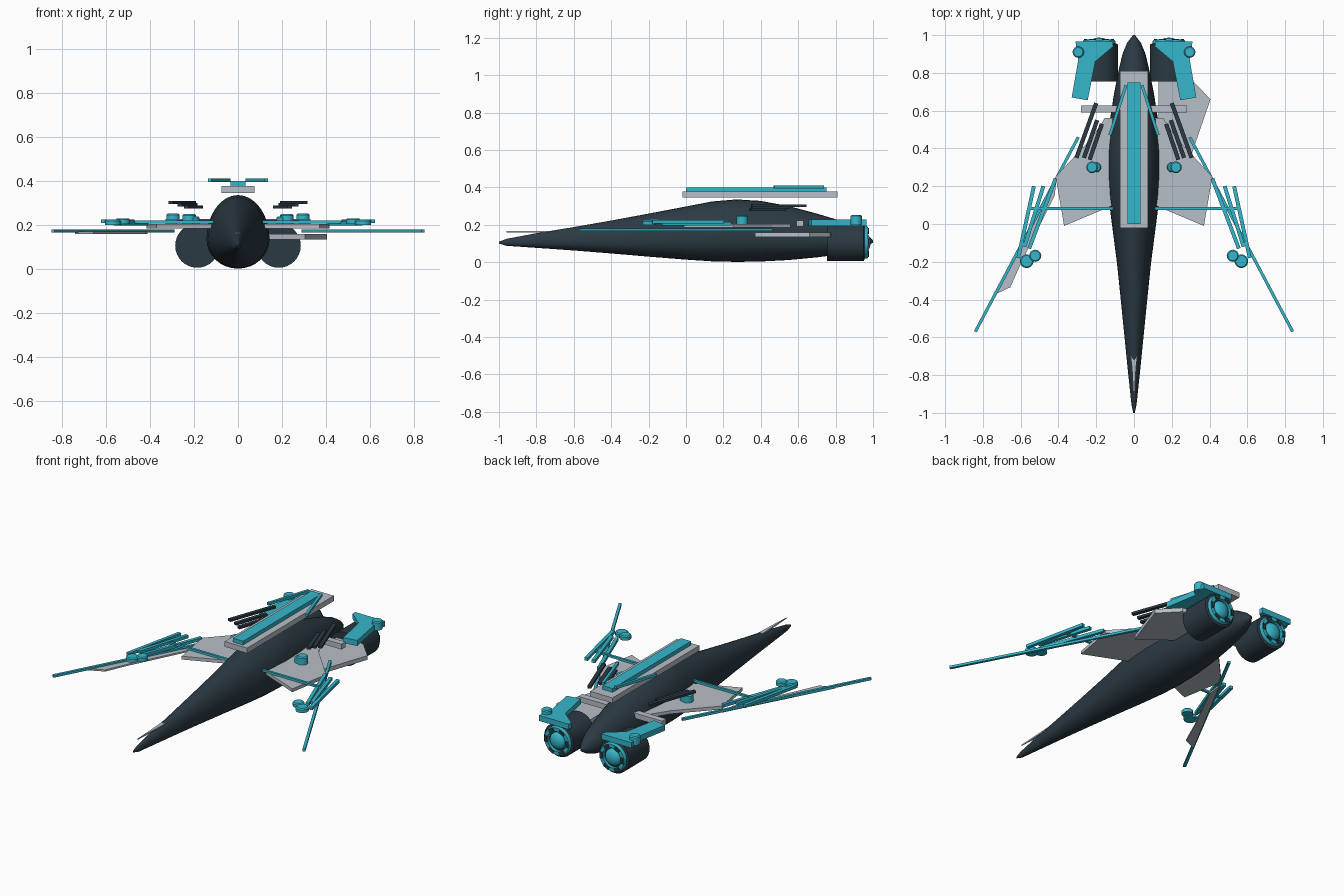
import bpy, bmesh, math
from mathutils import Vector, Matrix

if "Cube" in bpy.data.objects:
    bpy.data.objects.remove(bpy.data.objects["Cube"])


def material(name, rgb):
    m = bpy.data.materials.new(name)
    m.diffuse_color = (*rgb, 1)
    m.use_nodes = True
    m.node_tree.nodes["Principled BSDF"].inputs["Base Color"].default_value = m.diffuse_color
    return m


DARK = material("dark slate", (0.024, 0.042, 0.057))
GREY = material("light grey", (0.47, 0.52, 0.57))
TEAL = material("teal", (0.036, 0.47, 0.60))


def finish(bm, name, mat, smooth=False):
    bmesh.ops.recalc_face_normals(bm, faces=bm.faces)
    me = bpy.data.meshes.new(name)
    bm.to_mesh(me)
    bm.free()
    me.materials.append(mat)
    ob = bpy.data.objects.new(name, me)
    bpy.context.collection.objects.link(ob)
    if smooth:
        bpy.ops.object.select_all(action='DESELECT')
        ob.select_set(True)
        bpy.context.view_layer.objects.active = ob
        bpy.ops.object.shade_smooth_by_angle(angle=math.radians(40))
    return ob


def plate(name, pts, z0, z1, mat, side=1):
    """Flat outline raised from z0 to z1; side=-1 mirrors it across x."""
    bm = bmesh.new()
    low = [bm.verts.new((x * side, y, z0)) for x, y in pts]
    high = [bm.verts.new((x * side, y, z1)) for x, y in pts]
    bm.faces.new(low)
    bm.faces.new(high)
    n = len(pts)
    for i in range(n):
        j = (i + 1) % n
        bm.faces.new((low[i], low[j], high[j], high[i]))
    return finish(bm, name, mat)


def bar(name, a, b, width, z0, z1, mat, side=1):
    a, b = Vector(a), Vector(b)
    d = (b - a).normalized() * width / 2
    n = Vector((-d.y, d.x))
    return plate(name, [a + n, a - n, b - n, b + n], z0, z1, mat, side)


def rect(x0, x1, y0, y1):
    return [(x0, y0), (x1, y0), (x1, y1), (x0, y1)]


def lathe(name, profile, matrix, mat, n=32):
    """Spin (radius, height) points about local z, then place with matrix."""
    bm = bmesh.new()
    rings = []
    for r, h in profile:
        rings.append([bm.verts.new((r * math.cos(2 * math.pi * i / n),
                                    r * math.sin(2 * math.pi * i / n), h)) for i in range(n)])
    for p, q in zip(rings, rings[1:]):
        for i in range(n):
            j = (i + 1) % n
            bm.faces.new((p[i], p[j], q[j], q[i]))
    bmesh.ops.remove_doubles(bm, verts=bm.verts, dist=1e-5)
    bm.transform(matrix)
    return finish(bm, name, mat, True)


def disc(name, x, y, z0, z1, r):
    h, b = z1 - z0, 0.006
    lathe(name, [(0, 0), (r, 0), (r, h - b), (r - b, h), (0, h)],
          Matrix.Translation((x, y, z0)), TEAL, 24)


# Fuselage: egg-shaped sections of (y, half width, bottom, top)
sections = [(-1, 0.004, 0.10, 0.11), (-0.96, 0.013, 0.088, 0.125), (-0.8, 0.03, 0.077, 0.155),
            (-0.6, 0.05, 0.063, 0.188), (-0.4, 0.07, 0.047, 0.223), (-0.2, 0.091, 0.03, 0.26),
            (0, 0.117, 0.014, 0.298), (0.14, 0.135, 0.005, 0.325), (0.27, 0.143, 0.002, 0.336),
            (0.4, 0.141, 0.004, 0.328), (0.55, 0.128, 0.012, 0.30), (0.7, 0.104, 0.026, 0.26),
            (0.82, 0.08, 0.042, 0.224), (0.9, 0.061, 0.058, 0.193), (0.96, 0.036, 0.08, 0.155),
            (1, 0.005, 0.105, 0.118)]
bm = bmesh.new()
N = 32
loops = []
for y, w, lo, hi in sections:
    zc = lo + 0.4 * (hi - lo)
    ring = []
    for i in range(N):
        t = 2 * math.pi * i / N
        s = math.sin(t)
        ring.append(bm.verts.new((w * math.cos(t), y, zc + s * ((hi - zc) if s > 0 else (zc - lo)))))
    loops.append(ring)
for p, q in zip(loops, loops[1:]):
    for i in range(N):
        bm.faces.new((p[i], p[(i + 1) % N], q[(i + 1) % N], q[i]))
bm.faces.new(loops[0])
bm.faces.new(loops[-1])
finish(bm, "fuselage", DARK, True)

# Spine, nose probe and crossbeam
plate("spine_base", rect(-0.075, 0.075, -0.02, 0.81), 0.345, 0.377, GREY)
plate("spine_strip", rect(-0.034, 0.034, 0.0, 0.75), 0.377, 0.40, TEAL)
plate("nose_probe", [(0, -0.96), (0.016, -0.65), (0.01, -0.42), (-0.01, -0.42), (-0.016, -0.65)],
      0.160, 0.168, GREY)
plate("crossbeam", rect(-0.28, 0.28, 0.59, 0.628), 0.19, 0.222, GREY)

# Unpaired plates: right rear fin and left wingtip panel
plate("rear_fin", [(0.13, 0.76), (0.2, 0.79), (0.3, 0.77), (0.405, 0.66), (0.305, 0.37), (0.13, 0.5)],
      0.135, 0.16, GREY)
plate("wingtip_panel", [(-0.41, 0.24), (-0.74, -0.375), (-0.655, -0.335), (-0.59, -0.19), (-0.42, 0.15)],
      0.160, 0.17, GREY)

for s, tag in ((1, "right"), (-1, "left")):
    # Wing and long leading spar
    plate(f"wing_{tag}", [(0.1, 0.56), (0.155, 0.56), (0.22, 0.46), (0.415, 0.25), (0.37, -0.01), (0.06, 0.12)],
          0.185, 0.205, GREY, s)
    bar(f"wing_spar_{tag}", (0.295, 0.46), (0.84, -0.57), 0.016, 0.166, 0.18, TEAL, s)
    bar(f"wing_strut_{tag}", (0.1, 0.082), (0.56, 0.082), 0.014, 0.207, 0.22, TEAL, s)
    bar(f"spine_blade_{tag}", (0.042, 0.735), (0.128, 0.47), 0.016, 0.395, 0.411, TEAL, s)

    # Outer gun cluster with two round caps
    for k, (a, b, z) in enumerate([((0.415, 0.24), (0.555, -0.13), 0.197),
                                   ((0.48, 0.2), (0.58, -0.12), 0.208),
                                   ((0.53, 0.2), (0.613, -0.18), 0.208)]):
        bar(f"outer_gun_{tag}_{k}", a, b, 0.02, z, z + 0.018, TEAL, s)
    disc(f"gun_cap_{tag}_0", 0.523 * s, -0.168, 0.205, 0.23, 0.032)
    disc(f"gun_cap_{tag}_1", 0.568 * s, -0.197, 0.2, 0.225, 0.036)

    # Inner dark guns
    for k, (a, b, z) in enumerate([((0.2, 0.64), (0.305, 0.35), 0.296),
                                   ((0.195, 0.55), (0.265, 0.35), 0.285),
                                   ((0.17, 0.53), (0.235, 0.34), 0.274)]):
        bar(f"inner_gun_{tag}_{k}", a, b, 0.022, z, z + 0.014, DARK, s)
    disc(f"wing_button_{tag}_0", 0.222 * s, 0.3, 0.205, 0.25, 0.031)
    disc(f"wing_button_{tag}_1", 0.2 * s, 0.3, 0.205, 0.238, 0.026)

    # Engine: closed barrel, rear ring, domed hub and slots
    c = Vector((0.185 * s, 0, 0.106))
    place = Matrix.Translation(c) @ Matrix.Rotation(-math.pi / 2, 4, 'X')
    lathe(f"engine_{tag}", [(0, 0.755), (0.1, 0.755), (0.1, 0.95), (0.092, 0.955), (0, 0.955)], place, DARK)
    lathe(f"engine_ring_{tag}", [(0.06, 0.95), (0.087, 0.95), (0.087, 0.966), (0.082, 0.974),
                                 (0.06, 0.974), (0.06, 0.95)], place, TEAL)
    lathe(f"engine_hub_{tag}", [(0.05, 0.95), (0.05, 0.965), (0.042, 0.975), (0.024, 0.984), (0, 0.987)],
          place, TEAL)
    for k in range(6):
        bm = bmesh.new()
        bmesh.ops.create_cube(bm, size=1)
        bm.transform(place @ Matrix.Rotation(k * math.pi / 3, 4, 'Z') @ Matrix.Translation((0.07, 0, 0.967))
                     @ Matrix.Diagonal((0.018, 0.036, 0.024, 1)))
        finish(bm, f"engine_slot_{tag}_{k}", DARK)

    # Engine shroud and its knob
    plate(f"engine_shroud_{tag}", [(0.11, 0.965), (0.31, 0.965), (0.295, 0.87), (0.33, 0.67), (0.245, 0.655),
                                   (0.205, 0.86), (0.11, 0.94)], 0.195, 0.228, TEAL, s)
    disc(f"shroud_knob_{tag}", 0.295 * s, 0.91, 0.2, 0.252, 0.03)
